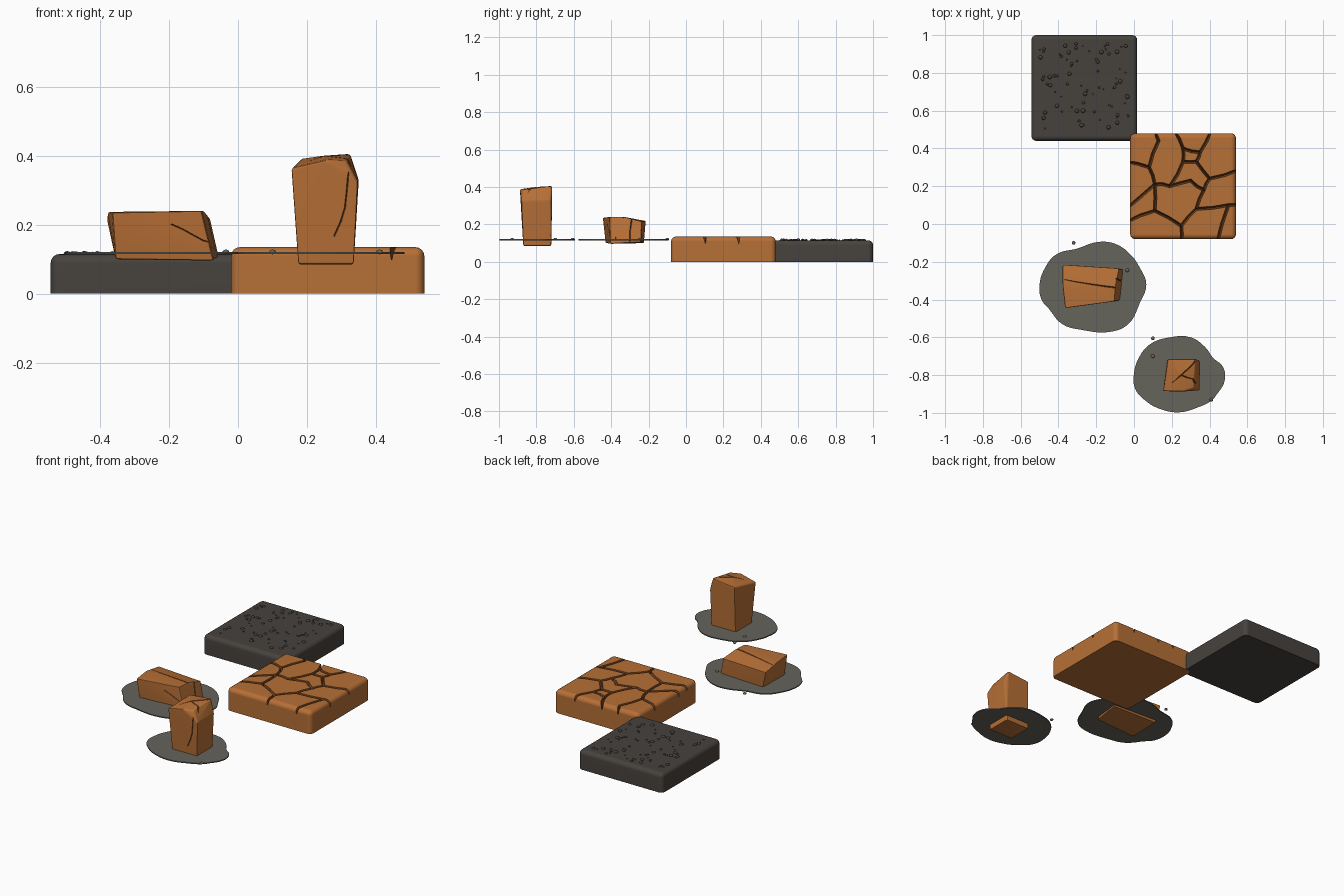
import bpy, bmesh, math, random
from mathutils import Vector

random.seed(4)
if "Cube" in bpy.data.objects:
    bpy.data.objects.remove(bpy.data.objects["Cube"], do_unlink=True)


def make_material(name, rgb):
    mat = bpy.data.materials.new(name)
    mat.use_nodes = True
    colour = (*rgb, 1.0)
    mat.diffuse_color = colour
    for node in mat.node_tree.nodes:
        if node.type == "BSDF_PRINCIPLED":
            node.inputs["Base Color"].default_value = colour
    return mat


orange = make_material("orange clay", (0.47, 0.16, 0.037))
crack_brown = make_material("crack brown", (0.2, 0.065, 0.016))
charcoal = make_material("charcoal", (0.062, 0.054, 0.047))
ash = make_material("ash grey", (0.13, 0.125, 0.105))


def add_object(name, bm, materials):
    mesh = bpy.data.meshes.new(name)
    bmesh.ops.recalc_face_normals(bm, faces=bm.faces)
    bm.to_mesh(mesh)
    bm.free()
    for mat in materials:
        mesh.materials.append(mat)
    obj = bpy.data.objects.new(name, mesh)
    bpy.context.collection.objects.link(obj)
    return obj


def bake(obj):
    """Replace the mesh by its modified result."""
    bpy.context.view_layer.update()
    result = obj.evaluated_get(bpy.context.evaluated_depsgraph_get())
    mesh = bpy.data.meshes.new_from_object(result)
    obj.modifiers.clear()
    if len(mesh.polygons):
        obj.data = mesh


def finish(obj):
    """Smooth shading that keeps flat faces and sharp edges."""
    bpy.ops.object.select_all(action="DESELECT")
    obj.select_set(True)
    bpy.context.view_layer.objects.active = obj
    bpy.ops.object.shade_smooth_by_angle(angle=math.radians(35))
    weighted = obj.modifiers.new("weighted normals", "WEIGHTED_NORMAL")
    weighted.keep_sharp = True


def wedge(bm, start, end, normal, width, depth):
    """One V-shaped groove cutter along a line on a surface."""
    along = (end - start).normalized()
    side = along.cross(normal).normalized()
    rings = []
    for point in (start - along * 0.004, end + along * 0.004):
        top = point + normal * depth
        rings.append([bm.verts.new(p) for p in
                      (top - side * width, top + side * width, point - normal * depth)])
    a, b = rings
    bm.faces.new(a)
    bm.faces.new(b)
    for i in range(3):
        j = (i + 1) % 3
        bm.faces.new((a[i], a[j], b[j], b[i]))


def carve(obj, paths, width, depth, jitter):
    """Cut ragged grooves; each path is (surface normal, points)."""
    bm = bmesh.new()
    for normal, points in paths:
        normal = Vector(normal)
        points = [Vector(p) for p in points]
        for start, end in zip(points, points[1:]):
            side = (end - start).cross(normal).normalized()
            middle = (start + end) / 2 + side * random.uniform(-jitter, jitter)
            wedge(bm, start, middle, normal, width, depth)
            wedge(bm, middle, end, normal, width, depth)
    for face in bm.faces:
        face.material_index = 1
    cutter = add_object("groove_cutter", bm, [orange, crack_brown])
    cutter.hide_render = True
    cut = obj.modifiers.new("grooves", "BOOLEAN")
    cut.operation = "DIFFERENCE"
    cut.solver = "EXACT"
    cut.use_self = True
    cut.object = cutter
    bake(obj)
    bpy.data.objects.remove(cutter, do_unlink=True)


def slab(name, x, y, size, height, materials):
    """Square tile with rounded top and corners and a flat base."""
    bm = bmesh.new()
    bmesh.ops.create_cube(bm, size=1)
    for v in bm.verts:
        v.co = (x + v.co.x * size, y + v.co.y * size, (v.co.z + 0.5) * height)
    rounded = [e for e in bm.edges if max(v.co.z for v in e.verts) > 0.01]
    bmesh.ops.bevel(bm, geom=rounded, offset=0.026, segments=4, profile=0.5,
                    affect="EDGES", clamp_overlap=True)
    return add_object(name, bm, materials)


def blobs(name, spots, squash, mat):
    """Small flattened pebbles, each spot is (x, y, z, radius)."""
    bm = bmesh.new()
    for x, y, z, radius in spots:
        made = bmesh.ops.create_icosphere(bm, subdivisions=2, radius=radius)
        for v in made["verts"]:
            v.co = (x + v.co.x, y + v.co.y, z + v.co.z * squash)
    finish(add_object(name, bm, [mat]))


def rock(name, points, cracks):
    """Chipped block from its corner points."""
    bm = bmesh.new()
    for p in points:
        bm.verts.new(p)
    bmesh.ops.convex_hull(bm, input=bm.verts)
    obj = add_object(name, bm, [orange, crack_brown])
    bevel = obj.modifiers.new("worn edges", "BEVEL")
    bevel.width = 0.008
    bevel.segments = 2
    bevel.limit_method = "ANGLE"
    bevel.angle_limit = math.radians(20)
    bake(obj)
    carve(obj, cracks, 0.006, 0.008, 0.004)
    finish(obj)


def puddle(name, outline):
    """Thin sheet with a smooth wavy outline, given in hundredths."""
    curve = bpy.data.curves.new(name, "CURVE")
    curve.dimensions = "2D"
    curve.fill_mode = "BOTH"
    curve.extrude = 0.003
    curve.resolution_u = 5
    spline = curve.splines.new("BEZIER")
    spline.bezier_points.add(len(outline) - 1)
    spline.use_cyclic_u = True
    for knot, (x, y) in zip(spline.bezier_points, outline):
        knot.co = (x / 100, y / 100, 0)
        knot.handle_left_type = knot.handle_right_type = "AUTO"
    curve.materials.append(ash)
    obj = bpy.data.objects.new(name, curve)
    obj.location.z = 0.118
    bpy.context.collection.objects.link(obj)


# Cracked clay tile, crack network in hundredths
UP, FRONT, LEFT = (0, 0, 1), (0, -1, 0), (1, 0, 0)
network = [
    [(-4, 33), (8, 30), (13, 44), (11, 50)],
    [(8, 30), (11, 21), (19, 20), (30, 23), (37, 18), (33, 8), (25, -1), (25, -10)],
    [(-4, 8), (11, 21), (11, 7), (25, -1)],
    [(-4, 1), (11, 7)],
    [(37, 18), (40, 24), (56, 29)],
    [(33, 8), (50, 10), (56, 11)],
    [(50, 10), (44, -10)],
    [(21, 50), (26, 40), (26, 33), (33, 33), (35, 38), (41, 50)],
    [(26, 40), (35, 38)],
    [(26, 33), (19, 20)],
    [(33, 33), (40, 24)],
]
tile = slab("cracked_tile", 0.26, 0.2, 0.56, 0.135, [orange, crack_brown])
carve(tile, [(UP, [(x / 100, y / 100, 0.135) for x, y in path]) for path in network],
      0.016, 0.04, 0.007)
finish(tile)

# Dark tile with scattered grit
finish(slab("dark_tile", -0.263, 0.72, 0.56, 0.115, [charcoal]))
blobs("dark_tile_grit",
      [(random.uniform(-0.5, -0.03), random.uniform(0.48, 0.96), 0.115,
        random.uniform(0.004, 0.012)) for _ in range(75)], 0.8, charcoal)

# Lying rock
rock("lying_rock",
     [(-.355, -.43, .1), (-.07, -.405, .096), (-.055, -.24, .105), (-.35, -.225, .1),
      (-.365, -.445, .235), (-.105, -.41, .24), (-.08, -.235, .215), (-.38, -.215, .218),
      (-.378, -.33, .237), (-.1, -.33, .24)],
     [(UP, [(-.39, -.29, .236), (-.22, -.32, .238), (-.07, -.34, .24)]),
      (FRONT, [(-.19, -.425, .2), (-.13, -.417, .17), (-.07, -.41, .145)]),
      (LEFT, [(-.09, -.38, .23), (-.063, -.375, .11)]),
      (LEFT, [(-.09, -.29, .23), (-.06, -.3, .11)])])

# Standing rock
rock("standing_rock",
     [(.175, -.87, .084), (.335, -.87, .084), (.335, -.72, .084), (.175, -.72, .084),
      (.155, -.885, .365), (.18, -.715, .39), (.25, -.8, .4), (.325, -.715, .405),
      (.315, -.87, .385), (.347, -.88, .325), (.35, -.725, .33), (.255, -.888, .388)],
     [(UP, [(.16, -.88, .38), (.25, -.8, .4), (.34, -.71, .405)]),
      (UP, [(.25, -.8, .4), (.31, -.82, .395), (.34, -.86, .36)]),
      (FRONT, [(.32, -.885, .35), (.31, -.882, .25), (.28, -.878, .17)])])

# Puddles under the rocks
puddle("lying_rock_puddle",
       [(-50, -32), (-47, -23), (-41, -16), (-30, -13), (-19, -9.5), (-10, -10.5),
        (-2, -16), (3, -23), (6.5, -32), (3, -42), (-3, -53), (-12, -57),
        (-28, -56), (-38, -53), (-45, -45), (-49, -40)])
puddle("standing_rock_puddle",
       [(0, -79), (2, -72), (8, -64), (19, -60), (30, -60), (37.5, -65), (42, -71),
        (47, -75.5), (48, -83), (44, -90), (41, -93.5), (34, -97), (24, -99.7),
        (14, -98), (6, -93.5), (.5, -87)])

# Droplets around the puddles
blobs("puddle_droplets",
      [(x, y, 0.121, 0.01) for x, y in
       [(.1, -.605), (.1, -.7), (.41, -.93), (-.32, -.1), (-.035, -.245)]], 0.7, ash)
